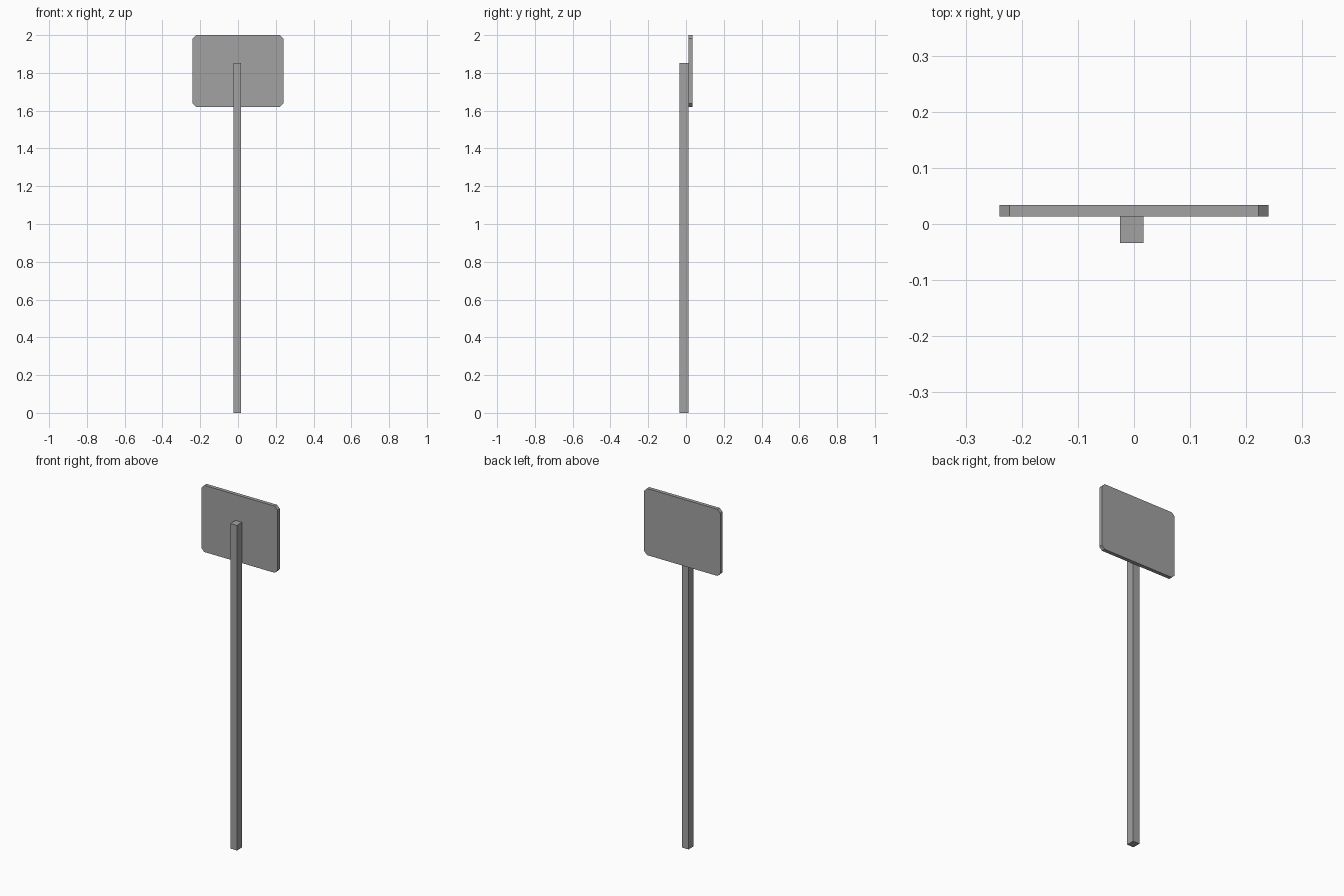
import bpy
import bmesh

cube = bpy.data.objects.get("Cube")
if cube:
    bpy.data.objects.remove(cube, do_unlink=True)

# One plain grey for the whole sign
grey = bpy.data.materials.new("plain_grey")
grey.use_nodes = True
colour = (0.36, 0.36, 0.36, 1)
grey.diffuse_color = colour
grey.node_tree.nodes["Principled BSDF"].inputs["Base Color"].default_value = colour


def box(name, low, high, corner=0):
    """Box between two corners; corner cuts the edges that run along y."""
    bm = bmesh.new()
    bmesh.ops.create_cube(bm, size=1)
    for v in bm.verts:
        v.co = [l + (c + 0.5) * (h - l) for c, l, h in zip(v.co, low, high)]
    if corner:
        edges = [e for e in bm.edges
                 if abs(e.verts[0].co.y - e.verts[1].co.y) > 0.001]
        bmesh.ops.bevel(bm, geom=edges, offset=corner, segments=1, affect='EDGES')
    mesh = bpy.data.meshes.new(name)
    bm.to_mesh(mesh)
    bm.free()
    mesh.materials.append(grey)
    obj = bpy.data.objects.new(name, mesh)
    bpy.context.collection.objects.link(obj)
    return obj


# Square post, slightly off centre
box("post", (-0.025, -0.034, 0), (0.017, 0.013, 1.853))

# Sign plate with clipped corners behind the post
box("sign_plate", (-0.24, 0.013, 1.62), (0.24, 0.034, 2.0), corner=0.018)
